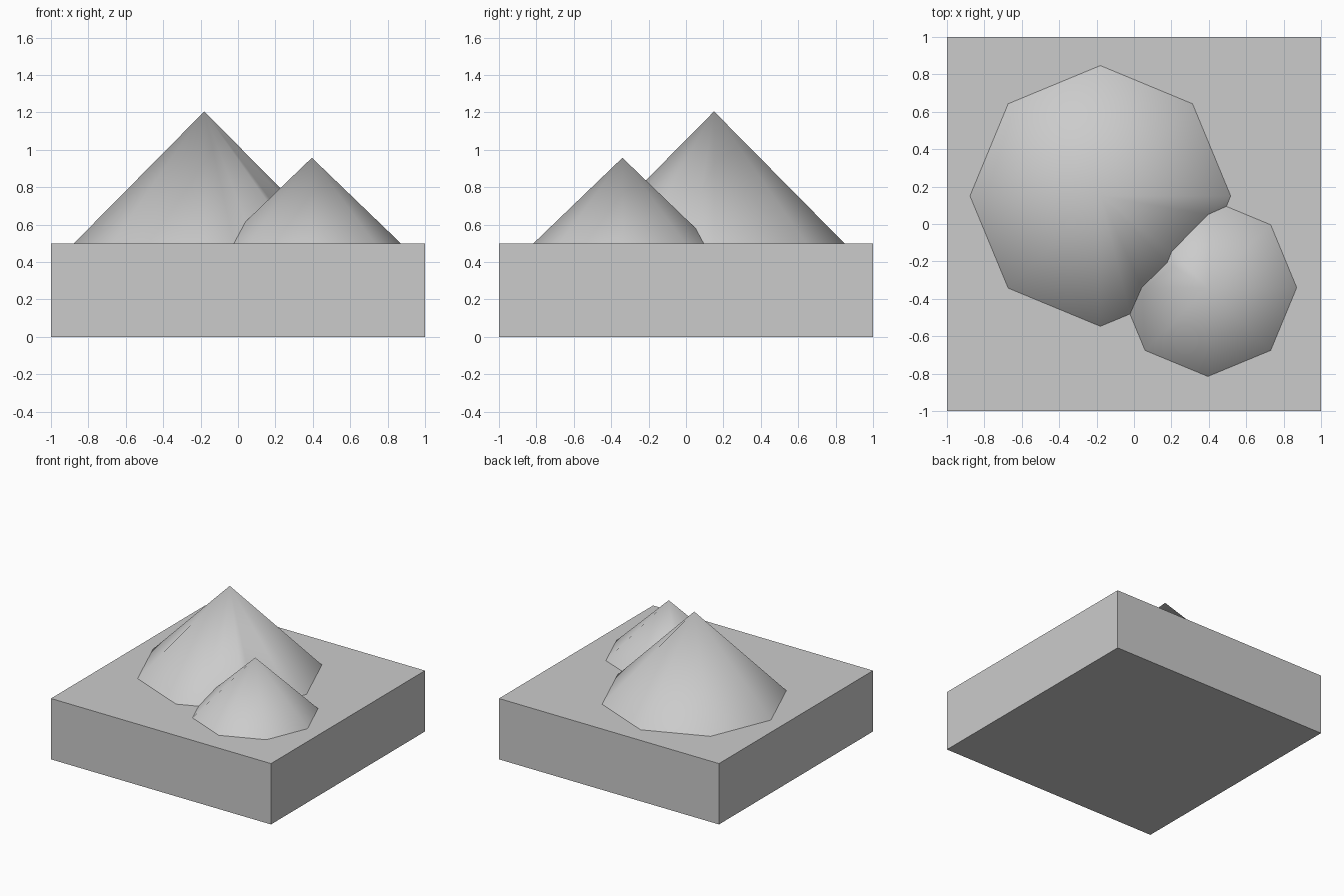
import bpy, math

if "Cube" in bpy.data.objects:
    bpy.data.objects.remove(bpy.data.objects["Cube"])

BASE_TOP = 0.5
SINK = 0.1  # how far the peaks are buried in the block


def smooth_peak(name, x, y, radius, apex):
    """Eight-sided cone with the given radius at the block's top face."""
    rise = apex - BASE_TOP
    depth = rise + SINK
    bpy.ops.mesh.primitive_cone_add(
        vertices=8, radius1=radius * depth / rise, radius2=0, depth=depth,
        location=(x, y, apex - depth / 2))
    peak = bpy.context.object
    peak.name = name
    return peak


# Peaks
peaks = [smooth_peak("large_peak", -0.18, 0.15, 0.697, 1.205),
         smooth_peak("small_peak", 0.395, -0.34, 0.475, 0.957)]

# Square ground block
bpy.ops.mesh.primitive_cube_add(size=2, location=(0, 0, BASE_TOP / 2))
block = bpy.context.object
block.name = "ground_with_peaks"
block.scale.z = BASE_TOP / 2
bpy.ops.object.transform_apply(location=True, rotation=False, scale=True)

# Fuse the peaks into the block
for peak in peaks:
    mod = block.modifiers.new("fuse_" + peak.name, 'BOOLEAN')
    mod.operation = 'UNION'
    mod.solver = 'EXACT'
    mod.object = peak
    bpy.ops.object.modifier_apply(modifier=mod.name)
for peak in peaks:
    bpy.data.objects.remove(peak)

# Smooth slopes, crisp block and valley edges
bpy.ops.object.shade_smooth_by_angle(angle=math.radians(40))
